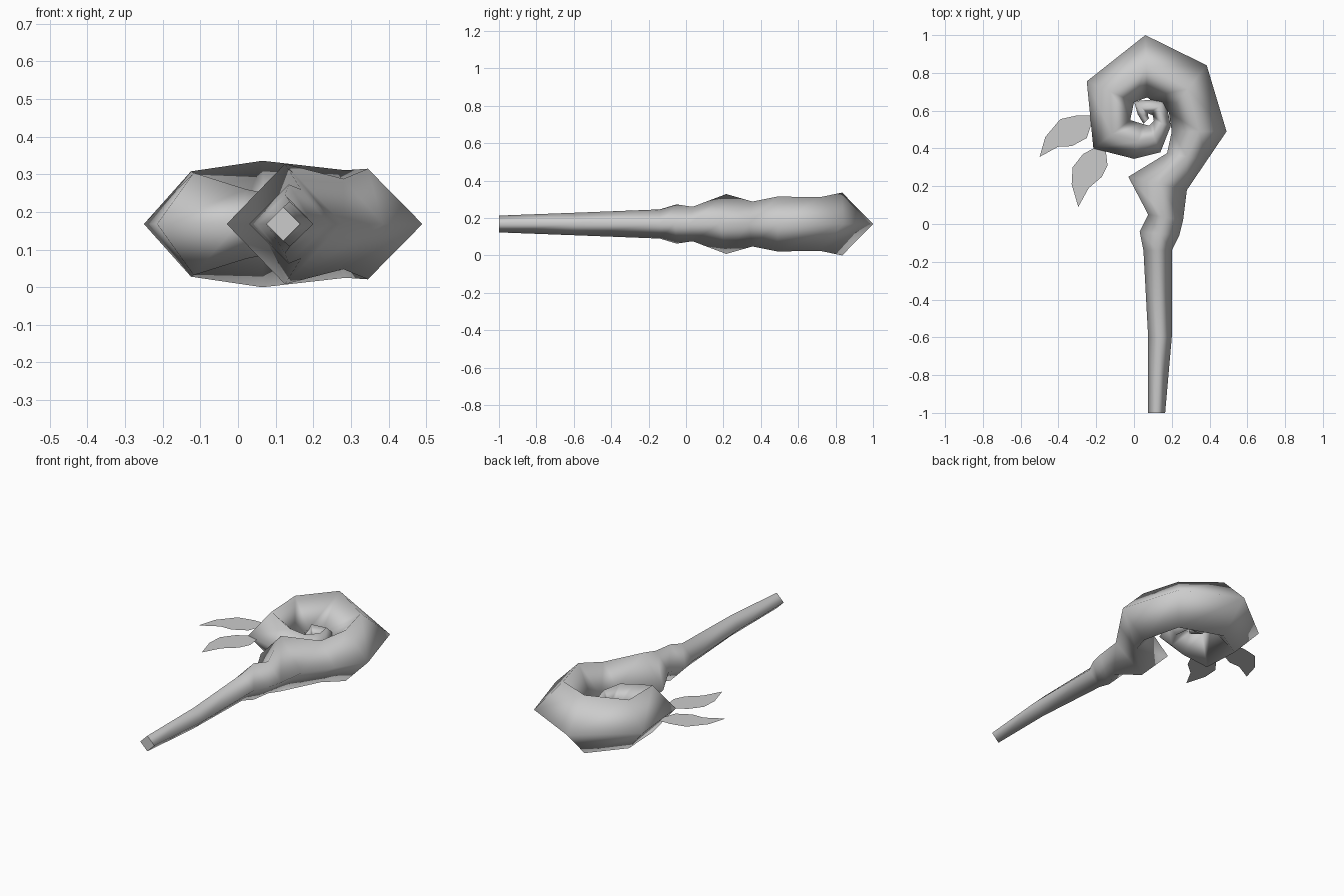
import bpy
import bmesh

cube = bpy.data.objects.get("Cube")
if cube:
    bpy.data.objects.remove(cube, do_unlink=True)

MID_Z = 0.168  # height of the flat middle plane

grey = bpy.data.materials.new("plain grey")
grey.use_nodes = True
colour = (0.6, 0.6, 0.6, 1)
grey.diffuse_color = colour
grey.node_tree.nodes["Principled BSDF"].inputs["Base Color"].default_value = colour


def finish(bm, name):
    """Turn a bmesh into a named, coloured object."""
    mesh = bpy.data.meshes.new(name)
    bm.to_mesh(mesh)
    bm.free()
    mesh.materials.append(grey)
    obj = bpy.data.objects.new(name, mesh)
    bpy.context.collection.objects.link(obj)
    return obj


def diamond_tube(name, rings):
    """Skin diamond cross-sections: outer x, y, inner x, y, half height."""
    bm = bmesh.new()
    loops = []
    for ox, oy, ix, iy, half in rings:
        mx, my = (ox + ix) / 2, (oy + iy) / 2
        corners = [(ox, oy, MID_Z), (mx, my, MID_Z + half),
                   (ix, iy, MID_Z), (mx, my, MID_Z - half)]
        loops.append([bm.verts.new(c) for c in corners])
    for a, b in zip(loops, loops[1:]):
        for i in range(4):
            j = (i + 1) % 4
            bm.faces.new((a[i], a[j], b[j], b[i]))
    for face in bm.faces:
        face.smooth = True
    # flat end caps with sharp borders
    for loop in (loops[0], loops[-1]):
        cap = bm.faces.new(loop)
        for edge in cap.edges:
            edge.smooth = False
    bmesh.ops.recalc_face_normals(bm, faces=bm.faces[:])
    return finish(bm, name)


def flat_leaf(name, outline):
    """One thin leaf lying in the middle plane."""
    bm = bmesh.new()
    face = bm.faces.new([bm.verts.new((x, y, MID_Z)) for x, y in outline])
    face.normal_update()
    if face.normal.z < 0:
        face.normal_flip()
    return finish(bm, name)


# Handle, knots and the head curling inwards
diamond_tube("curled_staff", [
    (.165, -1, .075, -1, .045),
    (.2, -.6, .075, -.6, .06),
    (.2, -.14, .05, -.14, .078),
    (.24, -.06, .03, -.04, .105),
    (.26, .02, .075, .05, .092),
    (.28, .18, -.03, .25, .16),
    (.385, .335, .175, .375, .12),
    (.49, .49, .2, .49, .147),
    (.385, .84, .185, .59, .143),
    (.06, 1, .07, .67, .168),
    (-.25, .755, 0, .645, .14),
    (-.215, .4, -.02, .55, .136),
    (0, .345, .045, .53, .092),
    (.14, .38, .08, .52, .075),
    (.195, .52, .105, .545, .06),
    (.165, .665, .1, .575, .055),
    (0, .65, .075, .585, .05),
    (.02, .58, .075, .57, .035),
    (.05, .53, .08, .56, .025),
])

# Two leaves on the right side of the head
flat_leaf("upper_leaf", [
    (-.225, .575), (-.3, .575), (-.39, .555), (-.47, .46), (-.5, .355),
    (-.4, .41), (-.33, .412), (-.25, .455), (-.225, .53)])
flat_leaf("lower_leaf", [
    (-.215, .4), (-.15, .395), (-.14, .31), (-.17, .25), (-.24, .19),
    (-.295, .09), (-.33, .21), (-.325, .3), (-.27, .37)])
